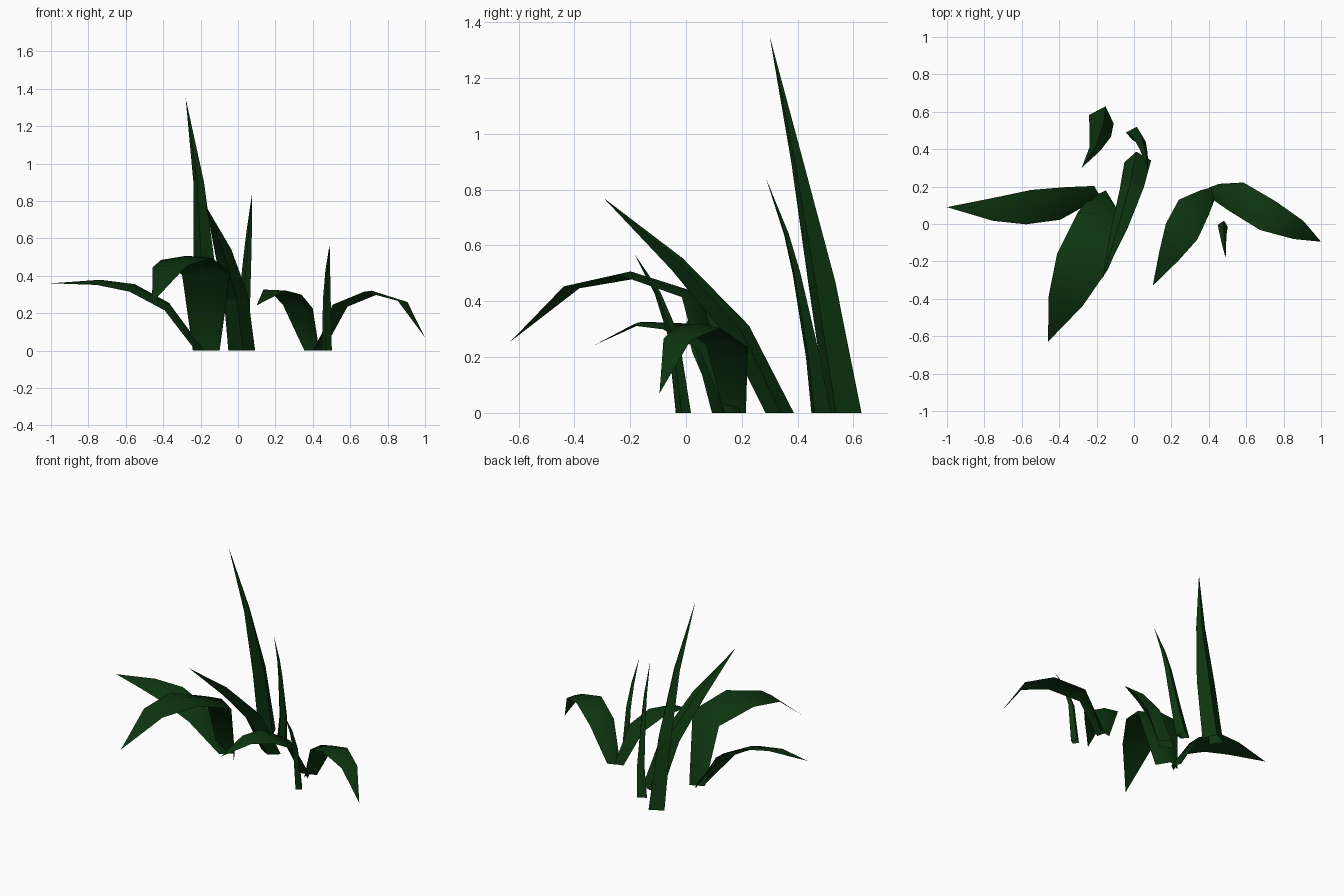
import bpy, bmesh
from mathutils import Vector

mat = bpy.data.materials.new("dark_green")
mat.diffuse_color = (0.004, 0.036, 0.005, 1)

ARCH = (0.45, 0.12, 0.06, 0.04)      # crease depth along drooping leaves
UPRIGHT = (0.52, 0.45, 0.35, 0.3)    # deeper crease on upright blades


def leaf(name, across, rows, tip, folds, keel=0):
    """Tapered blade: each row is (x, y, z, width), creased along the midrib.
    A keel closes the hollow side, giving a thick blade."""
    a = Vector(across).normalized()
    tip = Vector(tip)
    centres = [Vector(r[:3]) for r in rows] + [tip]
    heading = tip - centres[0]
    heading.z = 0
    bm = bmesh.new()
    prev = None
    sides = 4 if keel else 2
    for i, r in enumerate(rows):
        c = centres[i]
        tangent = centres[i + 1] - centres[max(i - 1, 0)]
        n = a.cross(tangent).normalized()
        if n.dot(Vector((0, 0, 1)) - heading) < 0:
            n = -n
        if i == 0:
            n.z = 0          # keep the foot flat on the ground
            n.normalize()
        w = r[3]
        ring = [c - a * w / 2, c + n * w * folds[i], c + a * w / 2]
        if keel:
            ring.append(c - n * w * keel)
        cur = [bm.verts.new(p) for p in ring]
        if i == 0:
            for v in cur:
                v.co.z = 0
        if prev:
            for k in range(sides):
                m = (k + 1) % len(cur)
                bm.faces.new((prev[k], prev[m], cur[m], cur[k]))
        prev = cur
    end = bm.verts.new(tip)
    for k in range(sides):
        bm.faces.new((prev[k], prev[(k + 1) % len(prev)], end))
    bmesh.ops.recalc_face_normals(bm, faces=bm.faces)
    for f in bm.faces:
        f.smooth = not keel
    me = bpy.data.meshes.new(name)
    bm.to_mesh(me)
    bm.free()
    me.materials.append(mat)
    ob = bpy.data.objects.new(name, me)
    bpy.context.collection.objects.link(ob)


# Drooping leaves of the left clump
leaf("left_leaf", (-0.15, -1, -0.22),
     [(-0.22, 0.16, 0, 0.09), (-0.38, 0.11, 0.235, 0.18),
      (-0.565, 0.09, 0.335, 0.19), (-0.745, 0.08, 0.365, 0.13)],
     (-1.0, 0.09, 0.36), ARCH)
leaf("front_leaf", (0.26, -0.08, 0.01),
     [(-0.17, 0.115, 0, 0.15), (-0.17, 0.025, 0.41, 0.27),
      (-0.275, -0.2, 0.49, 0.285), (-0.365, -0.41, 0.45, 0.19)],
     (-0.46, -0.63, 0.255), ARCH)

# Upright blades of the left clump
leaf("leaning_blade", (0.14, 0.01, 0.02),
     [(0.02, 0.335, 0, 0.145), (-0.012, 0.19, 0.29, 0.13),
      (-0.08, -0.03, 0.535, 0.09)],
     (-0.17, -0.295, 0.77), (0.36, 0.33, 0.3), 0.35)
leaf("tall_blade", (0.12, -0.04, 0),
     [(-0.175, 0.56, 0, 0.14), (-0.18, 0.485, 0.46, 0.12),
      (-0.21, 0.4, 0.9, 0.06)],
     (-0.28, 0.3, 1.35), UPRIGHT, 0.4)
leaf("back_blade", (0.09, -0.03, 0),
     [(0.0, 0.475, 0, 0.09), (0.03, 0.45, 0.2, 0.07),
      (0.05, 0.395, 0.5, 0.045), (0.06, 0.36, 0.64, 0.03)],
     (0.075, 0.287, 0.84), UPRIGHT, 0.3)

# Right clump
leaf("right_front_leaf", (0.16, -0.08, -0.02),
     [(0.395, 0.16, 0, 0.09), (0.32, 0.09, 0.235, 0.18),
      (0.255, -0.04, 0.31, 0.19), (0.187, -0.17, 0.32, 0.115)],
     (0.1, -0.33, 0.242), ARCH)
leaf("right_leaf", (0.08, 0.15, -0.01),
     [(0.435, 0.175, 0, 0.09), (0.545, 0.147, 0.24, 0.17),
      (0.715, 0.045, 0.31, 0.175), (0.88, -0.032, 0.263, 0.11)],
     (1.0, -0.095, 0.07), ARCH)
leaf("small_blade", (0.05, -0.012, 0),
     [(0.475, -0.01, 0, 0.055), (0.475, -0.045, 0.28, 0.042),
      (0.48, -0.1, 0.43, 0.026)],
     (0.49, -0.185, 0.57), UPRIGHT, 0.5)
